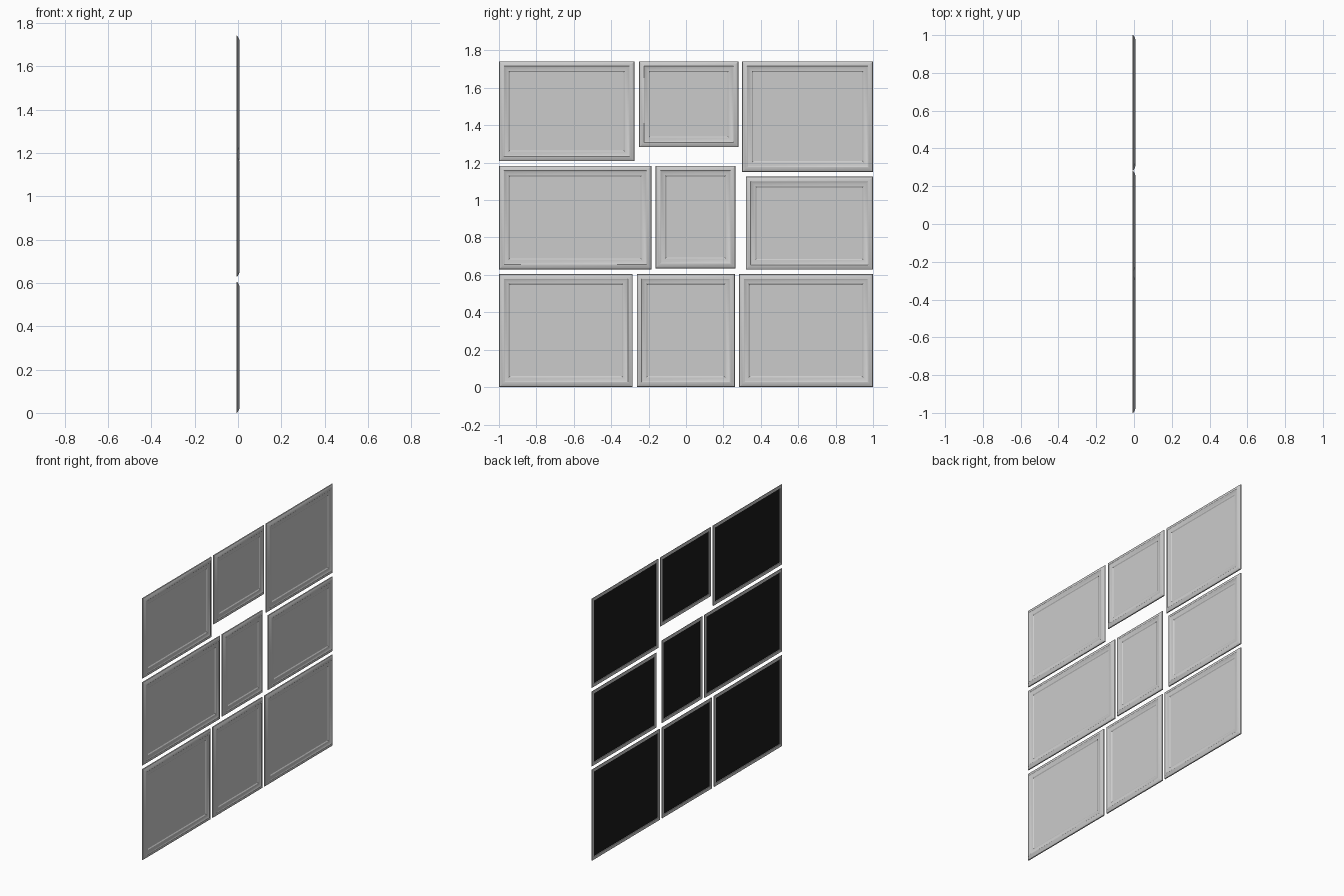
import bpy, bmesh

if "Cube" in bpy.data.objects:
    bpy.data.objects.remove(bpy.data.objects["Cube"])

# Each picture: name, y min, y max, z min, z max
PICTURES = [
    ("top_left", -1.0, -0.275, 1.208, 1.742),
    ("top_middle", -0.25, 0.28, 1.283, 1.742),
    ("top_right", 0.30, 1.0, 1.15, 1.742),
    ("middle_left", -1.0, -0.185, 0.63, 1.183),
    ("middle_centre", -0.163, 0.265, 0.635, 1.183),
    ("middle_right", 0.32, 1.0, 0.628, 1.125),
    ("bottom_left", -1.0, -0.285, 0.0, 0.605),
    ("bottom_middle", -0.263, 0.262, 0.0, 0.605),
    ("bottom_right", 0.283, 1.0, 0.0, 0.605),
]

# Moulding section from back lip, round the outside, to the picture: (inset, x)
SECTION = [(0.022, -0.005), (0.020, -0.0075), (0.0, -0.0075), (0.002, -0.002),
           (0.018, 0.006), (0.026, 0.0075), (0.032, 0.004),
           (0.052, 0.003), (0.058, -0.001)]

black = bpy.data.materials.new("black_backing")
black.diffuse_color = (0.01, 0.01, 0.01, 1)
black.use_nodes = True
black.node_tree.nodes["Principled BSDF"].inputs["Base Color"].default_value = black.diffuse_color


def ring(bm, box, inset, x):
    y0, y1, z0, z1 = box
    corners = [(y0 + inset, z0 + inset), (y1 - inset, z0 + inset),
               (y1 - inset, z1 - inset), (y0 + inset, z1 - inset)]
    return [bm.verts.new((x, y, z)) for y, z in corners]


def finish(bm, name):
    mesh = bpy.data.meshes.new(name)
    bm.to_mesh(mesh)
    bm.free()
    obj = bpy.data.objects.new(name, mesh)
    bpy.context.collection.objects.link(obj)
    return obj


for name, *box in PICTURES:
    # Mitred frame moulding with the picture panel filling its opening
    bm = bmesh.new()
    rings = [ring(bm, box, i, x) for i, x in SECTION]
    for a, b in zip(rings, rings[1:]):
        for k in range(4):
            n = (k + 1) % 4
            bm.faces.new((a[k], a[n], b[n], b[k]))
    bm.faces.new(rings[-1])
    frame = finish(bm, name + "_frame")
    bpy.ops.object.select_all(action='DESELECT')
    frame.select_set(True)
    bpy.context.view_layer.objects.active = frame
    bpy.ops.object.shade_smooth_by_angle(angle=0.5)

    # Dark backing board facing the wall
    bm = bmesh.new()
    bm.faces.new(reversed(ring(bm, box, *SECTION[0])))
    backing = finish(bm, name + "_backing")
    backing.data.materials.append(black)
